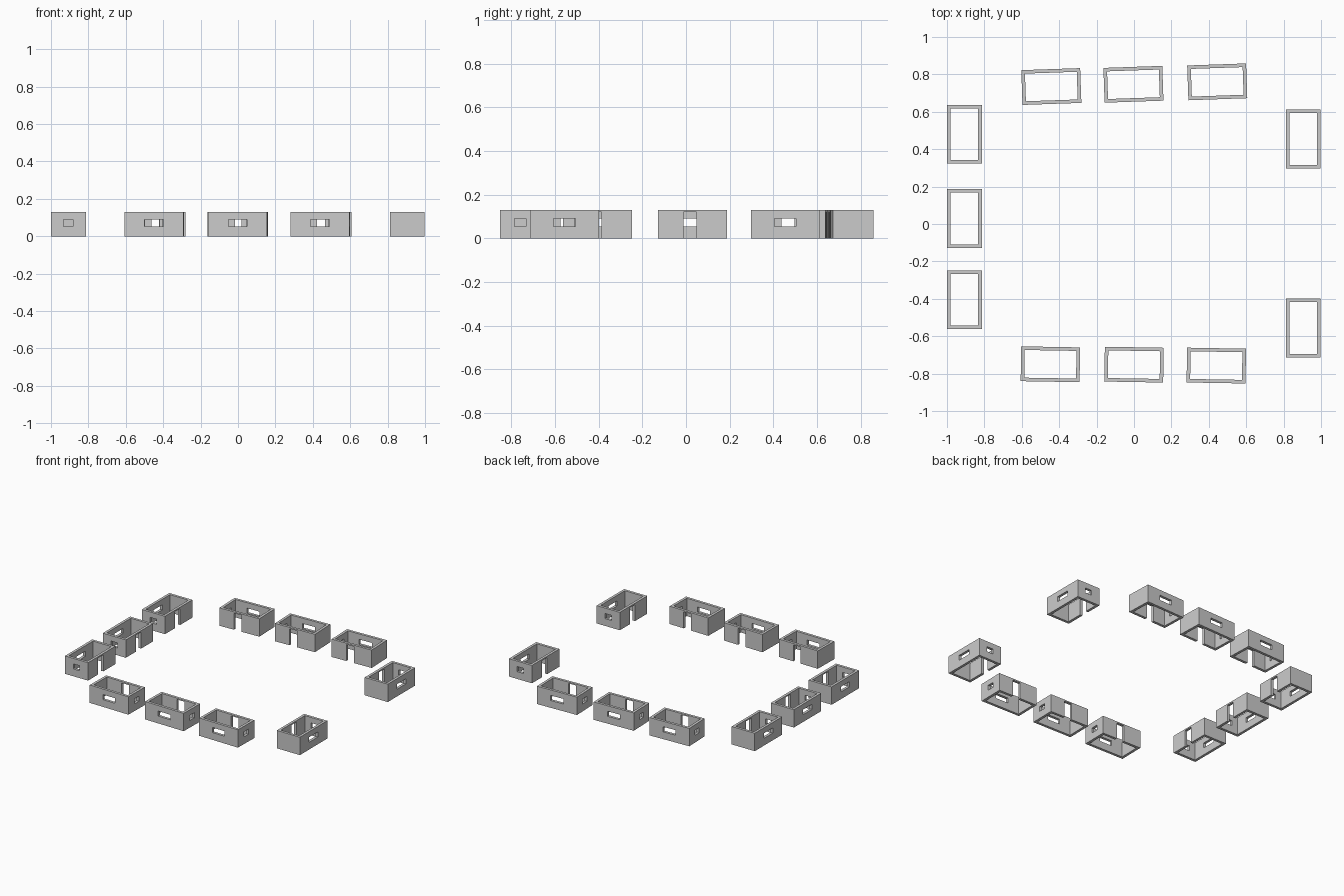
import bpy, bmesh
from math import radians
from mathutils import Matrix, Vector

if "Cube" in bpy.data.objects:
    bpy.data.objects.remove(bpy.data.objects["Cube"])

L, W, H, T = 0.315, 0.186, 0.13, 0.019  # length, width, height, wall thickness


def box(name, x0, x1, y0, y1, z0, z1):
    bm = bmesh.new()
    size = Vector((x1 - x0, y1 - y0, z1 - z0))
    mid = Vector((x0 + x1, y0 + y1, z0 + z1)) / 2
    bmesh.ops.create_cube(bm, size=1, matrix=Matrix.Translation(mid) @ Matrix.Diagonal(size).to_4x4())
    me = bpy.data.meshes.new(name)
    bm.to_mesh(me)
    bm.free()
    ob = bpy.data.objects.new(name, me)
    bpy.context.collection.objects.link(ob)
    return ob


# One hut: outer side faces -y, door on +y, small window on the +x end
shell = box("hut_walls", -L / 2, L / 2, -W / 2, W / 2, 0, H)
cutters = [
    box("room_cutter", -L / 2 + T, L / 2 - T, -W / 2 + T, W / 2 - T, -0.1, H + 0.1),
    box("door_cutter", -0.018, 0.042, W / 2 - 2 * T, W / 2 + T, -0.05, 0.12),
    box("long_window_cutter", -0.05, 0.05, -W / 2 - T, -W / 2 + 2 * T, 0.053, 0.09),
    box("end_window_cutter", L / 2 - 2 * T, L / 2 + T, -0.026, 0.026, 0.053, 0.09),
]
for c in cutters:
    c.hide_render = True
    m = shell.modifiers.new(c.name, 'BOOLEAN')
    m.operation, m.solver, m.object = 'DIFFERENCE', 'EXACT', c

deps = bpy.context.evaluated_depsgraph_get()
hut = bpy.data.meshes.new_from_object(shell.evaluated_get(deps))
hut.name = "hut_walls"
for ob in cutters + [shell]:
    bpy.data.objects.remove(ob)

# Ring of huts, all facing outward: name, rotation, centres
rows = [
    ("front_hut", -1, [(-0.447, -0.75), (0, -0.752), (0.44, -0.757)]),
    ("right_hut", 90, [(0.905, -0.556), (0.905, 0.455)]),
    ("back_hut", 182, [(-0.442, 0.735), (-0.003, 0.747), (0.445, 0.76)]),
    ("left_hut", -90, [(-0.907, -0.405), (-0.907, 0.03), (-0.907, 0.48)]),
]
for name, angle, centres in rows:
    for i, (x, y) in enumerate(centres):
        ob = bpy.data.objects.new(f"{name}_{i + 1}", hut)
        ob.location = (x, y, 0)
        ob.rotation_euler.z = radians(angle)
        bpy.context.collection.objects.link(ob)
